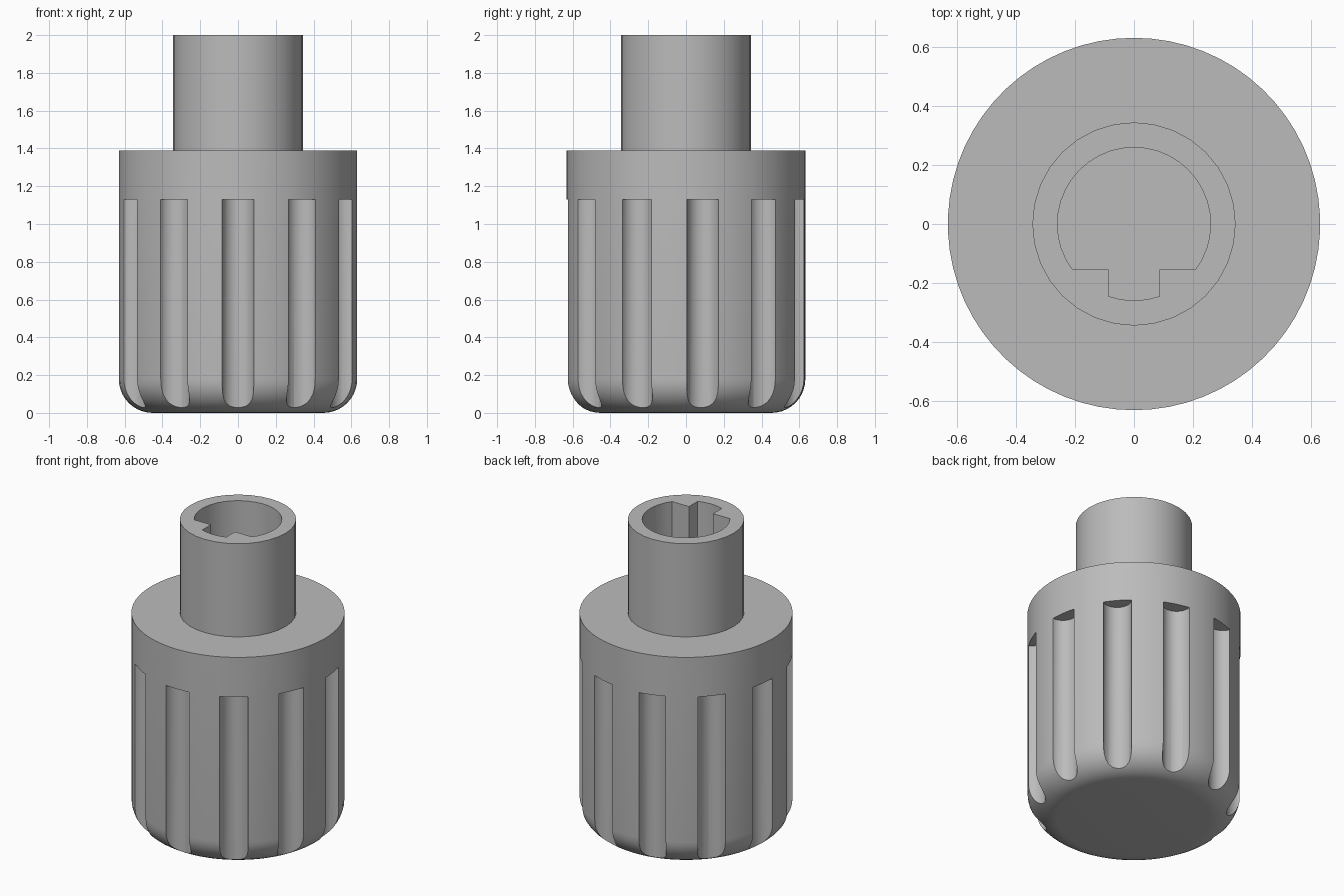
import bpy
import bmesh
from math import cos, sin, pi, asin, radians

if "Cube" in bpy.data.objects:
    bpy.data.objects.remove(bpy.data.objects["Cube"], do_unlink=True)

# Main dimensions
BODY_R, BODY_TOP, FILLET = 0.632, 1.39, 0.18
FLUTES, FLUTE_R, FLUTE_TOP = 11, 0.085, 1.13
STEM_R, STEM_TOP = 0.345, 2.0
BORE_R, FLAT_Y, SLOT_X = 0.26, -0.155, 0.087

grey = bpy.data.materials.new("plain grey")
grey.use_nodes = True
grey.diffuse_color = (0.5, 0.5, 0.5, 1)
grey.node_tree.nodes["Principled BSDF"].inputs["Base Color"].default_value = (0.5, 0.5, 0.5, 1)


def finish(name, bm):
    bmesh.ops.recalc_face_normals(bm, faces=bm.faces)
    mesh = bpy.data.meshes.new(name)
    bm.to_mesh(mesh)
    bm.free()
    mesh.materials.append(grey)
    obj = bpy.data.objects.new(name, mesh)
    bpy.context.collection.objects.link(obj)
    return obj


def lathe(name, profile, sides, start):
    """Solid of revolution from (radius, height) pairs, capped at both ends."""
    bm = bmesh.new()
    rings = [[bm.verts.new((r * cos(start + 2 * pi * i / sides),
                            r * sin(start + 2 * pi * i / sides), z))
              for i in range(sides)] for r, z in profile]
    for low, high in zip(rings, rings[1:]):
        for i in range(sides):
            j = (i + 1) % sides
            bm.faces.new((low[i], low[j], high[j], high[i]))
    bm.faces.new(rings[0])
    bm.faces.new(rings[-1])
    return finish(name, bm)


def prism(name, outlines, z0, z1):
    """Vertical prisms from a list of closed outlines."""
    bm = bmesh.new()
    for outline in outlines:
        face = bm.faces.new([bm.verts.new((x, y, z0)) for x, y in outline])
        top = bmesh.ops.extrude_face_region(bm, geom=[face])["geom"]
        for v in top:
            if isinstance(v, bmesh.types.BMVert):
                v.co.z = z1
    return finish(name, bm)


def arc(radius, a0, a1, steps, cx=0, cy=0):
    return [(cx + radius * cos(a0 + (a1 - a0) * i / steps),
             cy + radius * sin(a0 + (a1 - a0) * i / steps)) for i in range(steps + 1)]


def select_only(obj):
    bpy.ops.object.select_all(action="DESELECT")
    obj.select_set(True)
    bpy.context.view_layer.objects.active = obj


def cut(obj, cutter):
    cutter.hide_render = True
    select_only(obj)
    mod = obj.modifiers.new("cut", "BOOLEAN")
    mod.operation, mod.solver, mod.object = "DIFFERENCE", "EXACT", cutter
    bpy.ops.object.modifier_apply(modifier=mod.name)
    bpy.data.objects.remove(cutter, do_unlink=True)
    bpy.ops.object.shade_smooth_by_angle(angle=radians(30))


# Round body with a filleted base
base = [(x, z + FILLET) for x, z in arc(FILLET, -pi / 2, 0, 10, BODY_R - FILLET)]
body = lathe("fluted_body", base + [(BODY_R, BODY_TOP)], FLUTES * 6, -pi / 2)

# Grip flutes around the body, the first one facing front
flutes = []
for k in range(FLUTES):
    a = -pi / 2 + 2 * pi * k / FLUTES
    flutes.append(arc(FLUTE_R, a, a + 2 * pi * 23 / 24, 23, BODY_R * cos(a), BODY_R * sin(a)))
cut(body, prism("flute_cutter", flutes, -0.1, FLUTE_TOP))

# Stem with a keyed bore: flat across the front, split by a slot
stem = lathe("hollow_stem", [(STEM_R, BODY_TOP), (STEM_R, STEM_TOP)], 32, 0)
flat = asin(FLAT_Y / BORE_R)
slot = asin(SLOT_X / BORE_R)
bore = arc(BORE_R, flat, pi - flat, 28) + [(-SLOT_X, FLAT_Y)]
bore += arc(BORE_R, -pi / 2 - slot, -pi / 2 + slot, 4) + [(SLOT_X, FLAT_Y)]
cut(stem, prism("bore_cutter", [bore], BODY_TOP - 0.1, STEM_TOP + 0.1))
